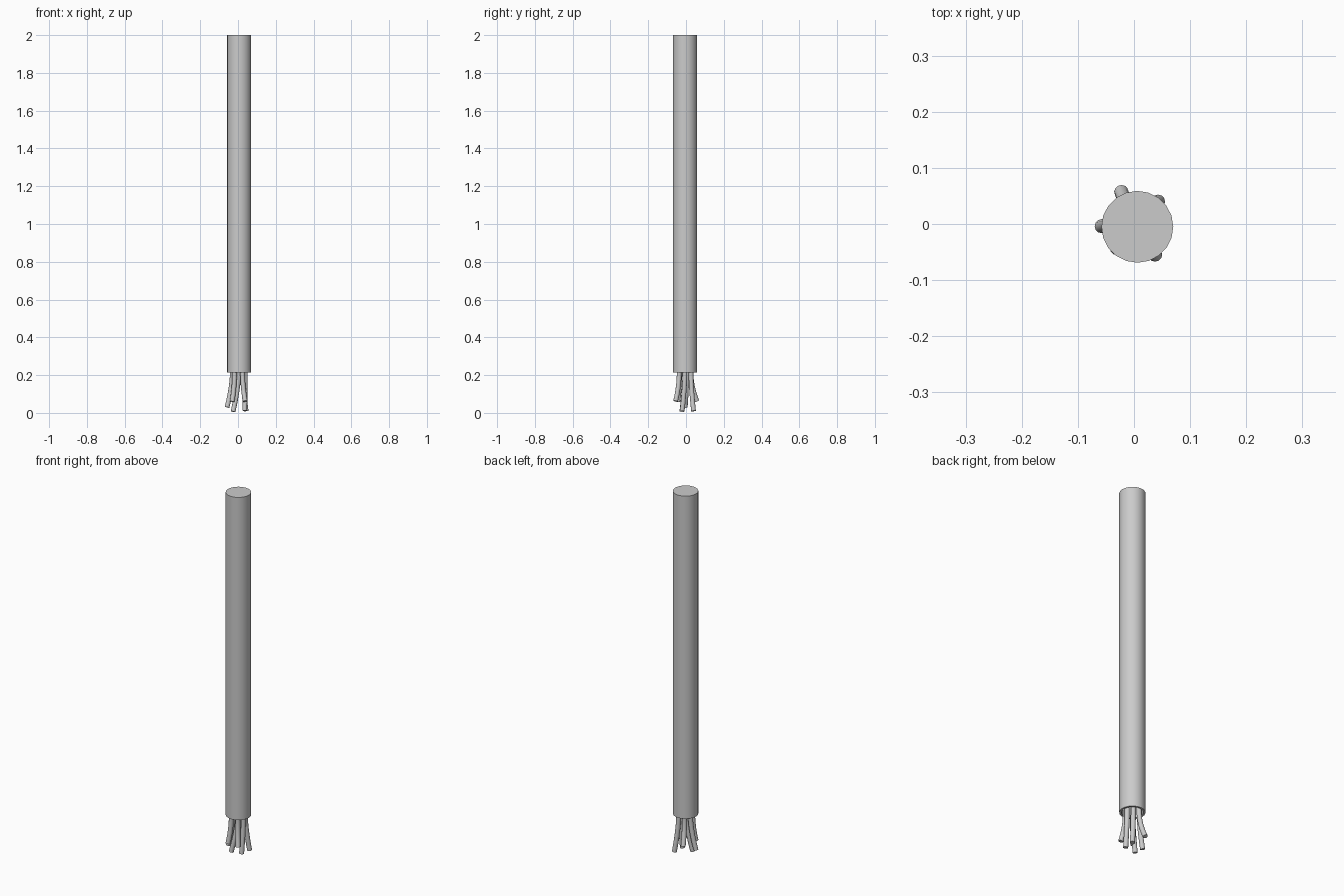
import bpy, bmesh, math
from mathutils import Vector

cube = bpy.data.objects.get("Cube")
if cube:
    bpy.data.objects.remove(cube, do_unlink=True)

CX, CY = 0.006, -0.005      # sheath axis
WIRE_R = 0.0125

grey = bpy.data.materials.new("light_grey")
grey.use_nodes = True
colour = (0.6, 0.6, 0.6, 1)
grey.diffuse_color = colour
grey.node_tree.nodes["Principled BSDF"].inputs["Base Color"].default_value = colour


def finish(name, bm):
    """Turn a bmesh into a smooth object with sharp rims."""
    bmesh.ops.recalc_face_normals(bm, faces=bm.faces)
    mesh = bpy.data.meshes.new(name)
    bm.to_mesh(mesh)
    bm.free()
    mesh.materials.append(grey)
    obj = bpy.data.objects.new(name, mesh)
    bpy.context.collection.objects.link(obj)
    bpy.ops.object.select_all(action='DESELECT')
    obj.select_set(True)
    bpy.context.view_layer.objects.active = obj
    bpy.ops.object.shade_smooth_by_angle(angle=math.radians(40))
    return obj


def loft(name, rings):
    """Skin a list of vertex rings and cap both ends."""
    bm = bmesh.new()
    loops = [[bm.verts.new(p) for p in ring] for ring in rings]
    n = len(loops[0])
    for a, b in zip(loops, loops[1:]):
        for i in range(n):
            j = (i + 1) % n
            bm.faces.new((a[i], a[j], b[j], b[i]))
    bm.faces.new(loops[0])
    bm.faces.new(loops[-1])
    return finish(name, bm)


def circle(centre, radius, sides, u=Vector((1, 0, 0)), v=Vector((0, 1, 0))):
    return [centre + radius * (math.cos(a) * u + math.sin(a) * v)
            for a in (2 * math.pi * i / sides for i in range(sides))]


# Outer sheath: solid top, recessed lower end with a thin wall
profile = [(0.064, 2.0), (0.064, 0.213), (0.054, 0.213), (0.054, 0.36)]
loft("cable_sheath", [circle(Vector((CX, CY, z)), r, 20) for r, z in profile])


def wire(name, start, end):
    """Round strand that hangs straight, then splays out to its cut end."""
    s = Vector((start[0], start[1], 0.365))
    m = Vector((start[0], start[1], 0.14))
    e = Vector(end)
    rings = [circle(s, WIRE_R, 12)]
    p0 = Vector((start[0], start[1], 0.22))
    for k in range(9):
        t = k / 8
        p = (1 - t) ** 2 * p0 + 2 * t * (1 - t) * m + t * t * e
        d = ((1 - t) * (m - p0) + t * (e - m)).normalized()
        u = Vector((0, 1, 0)).cross(d).normalized() * -1
        v = u.cross(d).normalized() * -1
        v = v if v.y > 0 else -v
        rings.append(circle(p, WIRE_R, 12, u, v))
    loft(name, rings)


# Splayed inner strands: (start x, y), (end x, y, z)
strands = [
    ((-0.010, 0.026), (-0.023, 0.058, 0.062)),
    ((-0.030, 0.004), (-0.058, -0.004, 0.030)),
    ((0.026, 0.026), (0.043, 0.040, 0.010)),
    ((0.024, -0.036), (0.038, -0.055, 0.062)),
    ((-0.018, -0.032), (-0.031, -0.043, 0.060)),
    ((0.004, -0.006), (-0.026, -0.022, 0.007)),
    ((0.038, -0.006), (0.036, -0.020, 0.012)),
]
for i, (start, end) in enumerate(strands, 1):
    wire(f"inner_wire_{i}", start, end)
